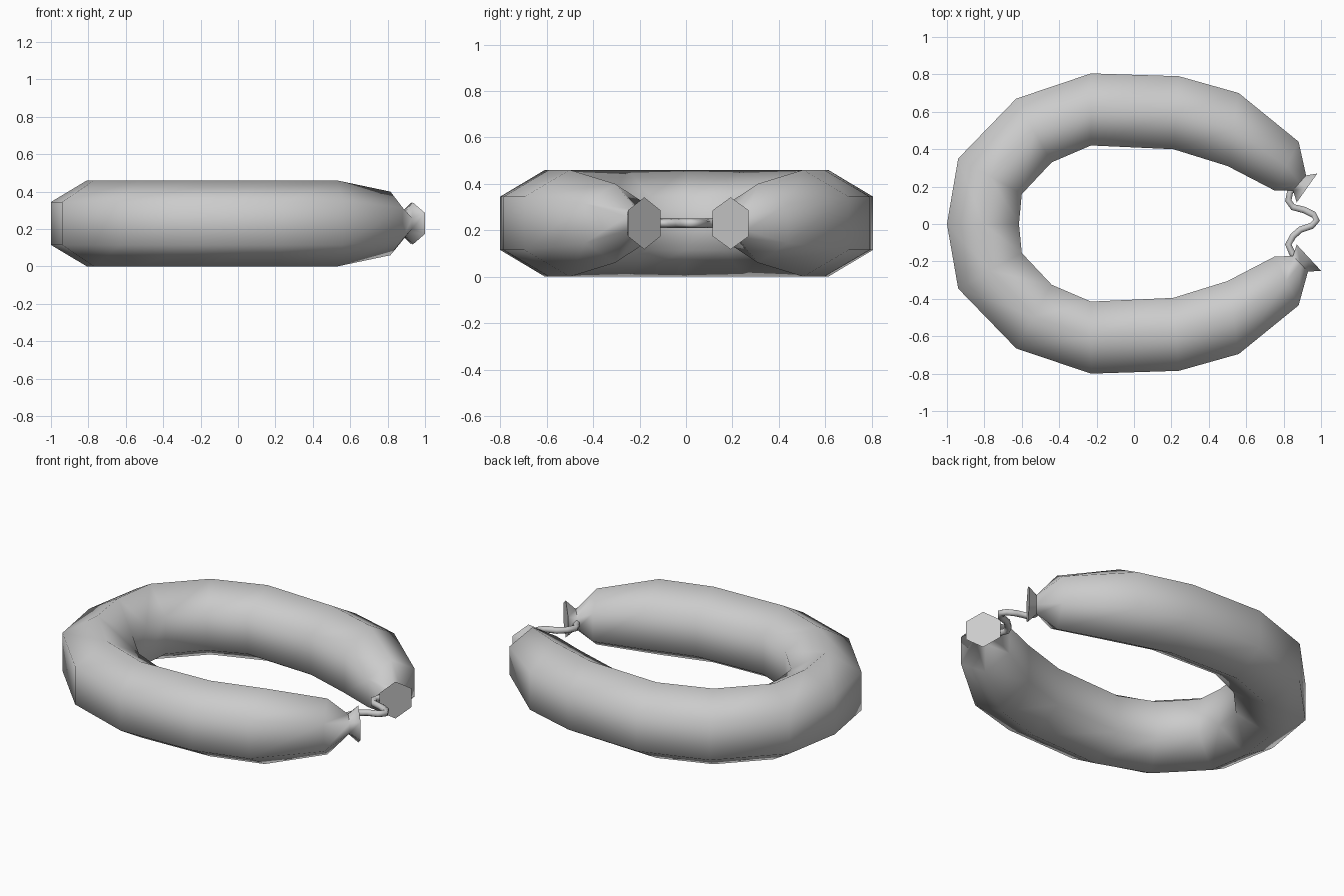
import bpy, bmesh, math
from mathutils import Vector

if "Cube" in bpy.data.objects:
    bpy.data.objects.remove(bpy.data.objects["Cube"])

Z = 0.23

# Stations along the ring: outer x, y, inner x, y, vertical radius
upper = [
    (0.98, 0.27, 0.87, 0.115, 0.112),
    (0.92, 0.26, 0.85, 0.18, 0.06),
    (0.88, 0.44, 0.75, 0.18, 0.17),
    (0.56, 0.70, 0.50, 0.31, 0.23),
    (0.24, 0.79, 0.21, 0.40, 0.23),
    (-0.23, 0.805, -0.23, 0.42, 0.23),
    (-0.63, 0.67, -0.44, 0.33, 0.23),
    (-0.94, 0.35, -0.60, 0.16, 0.23),
]
lower = [(a, -b + 0.005, c, -d + 0.005, r) for a, b, c, d, r in reversed(upper[2:])]
lower += [(0.93, -0.255, 0.85, -0.17, 0.06), (1.0, -0.25, 0.87, -0.11, 0.112)]
stations = upper + [(-1.0, 0.0, -0.615, 0.0, 0.23)] + lower


def make_object(name, bm, angle):
    bmesh.ops.recalc_face_normals(bm, faces=bm.faces)
    mesh = bpy.data.meshes.new(name)
    bm.to_mesh(mesh)
    bm.free()
    ob = bpy.data.objects.new(name, mesh)
    bpy.context.collection.objects.link(ob)
    bpy.ops.object.select_all(action='DESELECT')
    ob.select_set(True)
    bpy.context.view_layer.objects.active = ob
    bpy.ops.object.shade_smooth_by_angle(angle=math.radians(angle))
    return ob


def skin(rings):
    bm = bmesh.new()
    loops = [[bm.verts.new(p) for p in ring] for ring in rings]
    for a, b in zip(loops, loops[1:]):
        n = len(a)
        for i in range(n):
            j = (i + 1) % n
            bm.faces.new((a[i], a[j], b[j], b[i]))
    bm.faces.new(loops[0])
    bm.faces.new(loops[-1][::-1])
    return bm


# Sausage casing: hexagonal sections, pinched and flared at both ends
rings = []
for ox, oy, ix, iy, r in stations:
    outer, inner = Vector((ox, oy, Z)), Vector((ix, iy, Z))
    mid, half = (outer + inner) / 2, (outer - inner) / 2
    ring = []
    for k in range(6):
        a = math.radians(90 + 60 * k)
        ring.append(mid + half * (math.cos(a) / math.cos(math.pi / 6))
                    + Vector((0, 0, r * math.sin(a))))
    rings.append(ring)
make_object("sausage", skin(rings), 75)

# String looped between the two pinched necks
path = [(0.88, 0.21), (0.835, 0.175), (0.825, 0.125), (0.85, 0.09), (0.91, 0.075),
        (0.96, 0.05), (0.977, 0.02), (0.95, -0.01), (0.89, -0.03),
        (0.85, -0.065), (0.825, -0.11), (0.845, -0.155), (0.89, -0.21)]
pts = [Vector((x, y, Z)) for x, y in path]
rings = []
for i, p in enumerate(pts):
    t = (pts[min(i + 1, len(pts) - 1)] - pts[max(i - 1, 0)]).normalized()
    side = Vector((-t.y, t.x, 0))
    rings.append([p + 0.02 * (side * math.cos(k * math.pi / 3 + math.pi / 6)
                              + Vector((0, 0, math.sin(k * math.pi / 3 + math.pi / 6))))
                  for k in range(6)])
make_object("string", skin(rings), 75)
